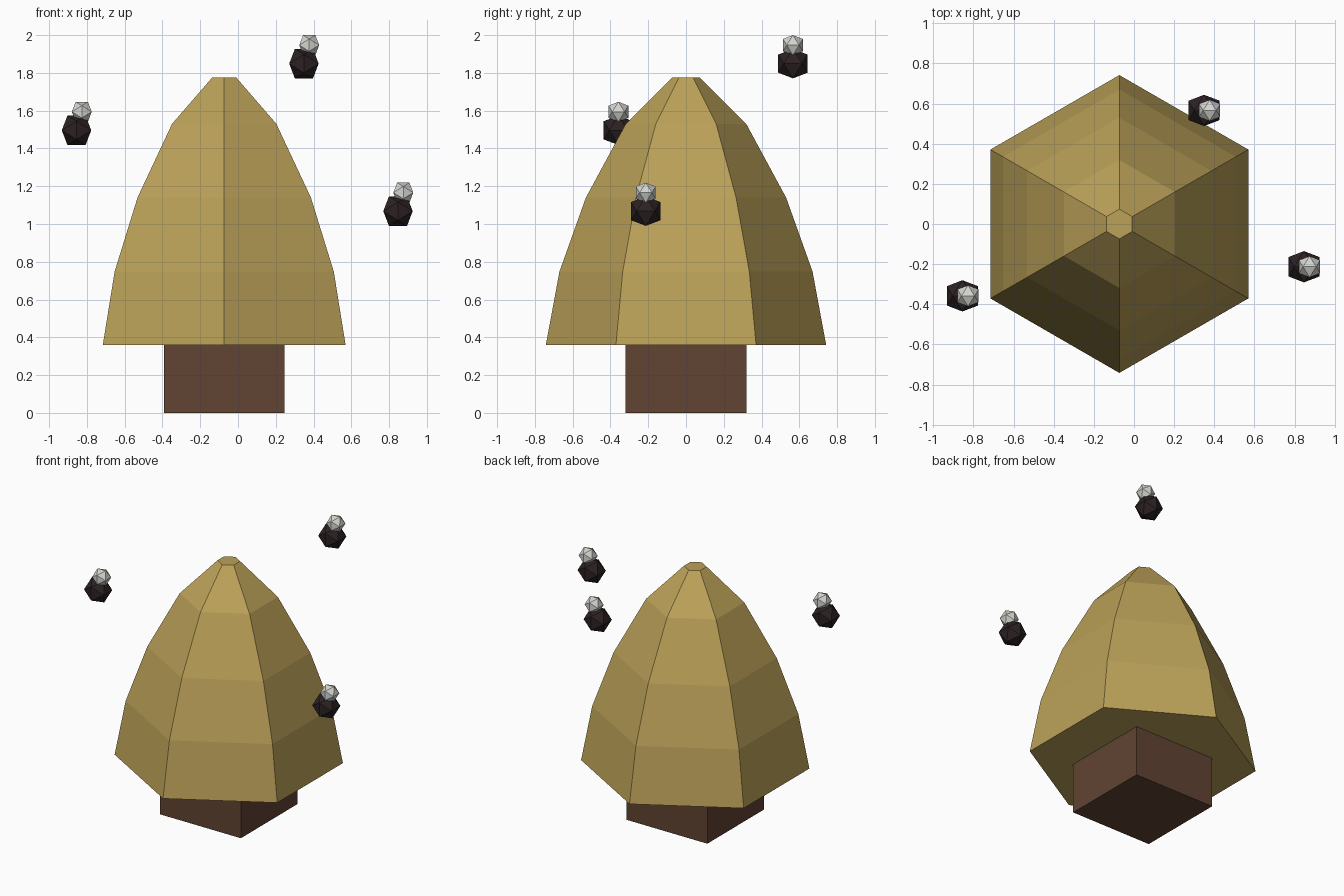
import bpy, bmesh, math
from mathutils import Matrix

if "Cube" in bpy.data.objects:
    bpy.data.objects.remove(bpy.data.objects["Cube"])

CX = -0.073  # hive axis


def material(name, rgb):
    """Flat material from 0-255 sRGB."""
    m = bpy.data.materials.new(name)
    lin = [((c / 255 + 0.055) / 1.055) ** 2.4 for c in rgb]
    m.diffuse_color = (*lin, 1)
    m.use_nodes = True
    m.node_tree.nodes["Principled BSDF"].inputs["Base Color"].default_value = m.diffuse_color
    return m


straw = material("straw", (187, 161, 88))
wood = material("dark_wood", (97, 68, 50))
black = material("bee_black", (44, 33, 35))
pale = material("bee_pale", (212, 212, 207))


def add_object(name, bm, mat):
    bmesh.ops.recalc_face_normals(bm, faces=bm.faces)
    me = bpy.data.meshes.new(name)
    bm.to_mesh(me)
    bm.free()
    me.materials.append(mat)
    ob = bpy.data.objects.new(name, me)
    bpy.context.collection.objects.link(ob)
    return ob


# Square wooden stand
bm = bmesh.new()
bmesh.ops.create_cube(bm, size=1, matrix=Matrix.Translation((CX, 0, 0.19))
                      @ Matrix.Diagonal((0.638, 0.638, 0.38, 1)))
add_object("stand", bm, wood)

# Six-sided domed hive, stacked rings of (radius, height)
profile = [(0.742, 0.36), (0.67, 0.748), (0.53, 1.14), (0.319, 1.53), (0.074, 1.775)]
bm = bmesh.new()
rings = []
for r, z in profile:
    angles = [math.radians(30 + 60 * i) for i in range(6)]
    rings.append([bm.verts.new((CX + r * math.cos(a), r * math.sin(a), z)) for a in angles])
for low, high in zip(rings, rings[1:]):
    for i in range(6):
        j = (i + 1) % 6
        bm.faces.new((low[i], low[j], high[j], high[i]))
bm.faces.new(rings[0])
bm.faces.new(rings[-1])
add_object("hive", bm, straw)


def ball(name, radius, location, mat):
    """Twenty-sided ball with an edge facing up."""
    bm = bmesh.new()
    bmesh.ops.create_icosphere(bm, subdivisions=1, radius=radius,
                               matrix=Matrix.Translation(location)
                               @ Matrix.Rotation(math.radians(-31.72), 4, 'Y'))
    add_object(name, bm, mat)


# Bees: dark body with pale wings above
bees = [(0.349, 0.566, 1.849), (-0.855, -0.358, 1.496), (0.847, -0.213, 1.068)]
for n, (x, y, z) in enumerate(bees, 1):
    ball(f"bee_body_{n}", 0.0915, (x, y, z), black)
    ball(f"bee_wings_{n}", 0.062, (x + 0.028, y, z + 0.098), pale)
